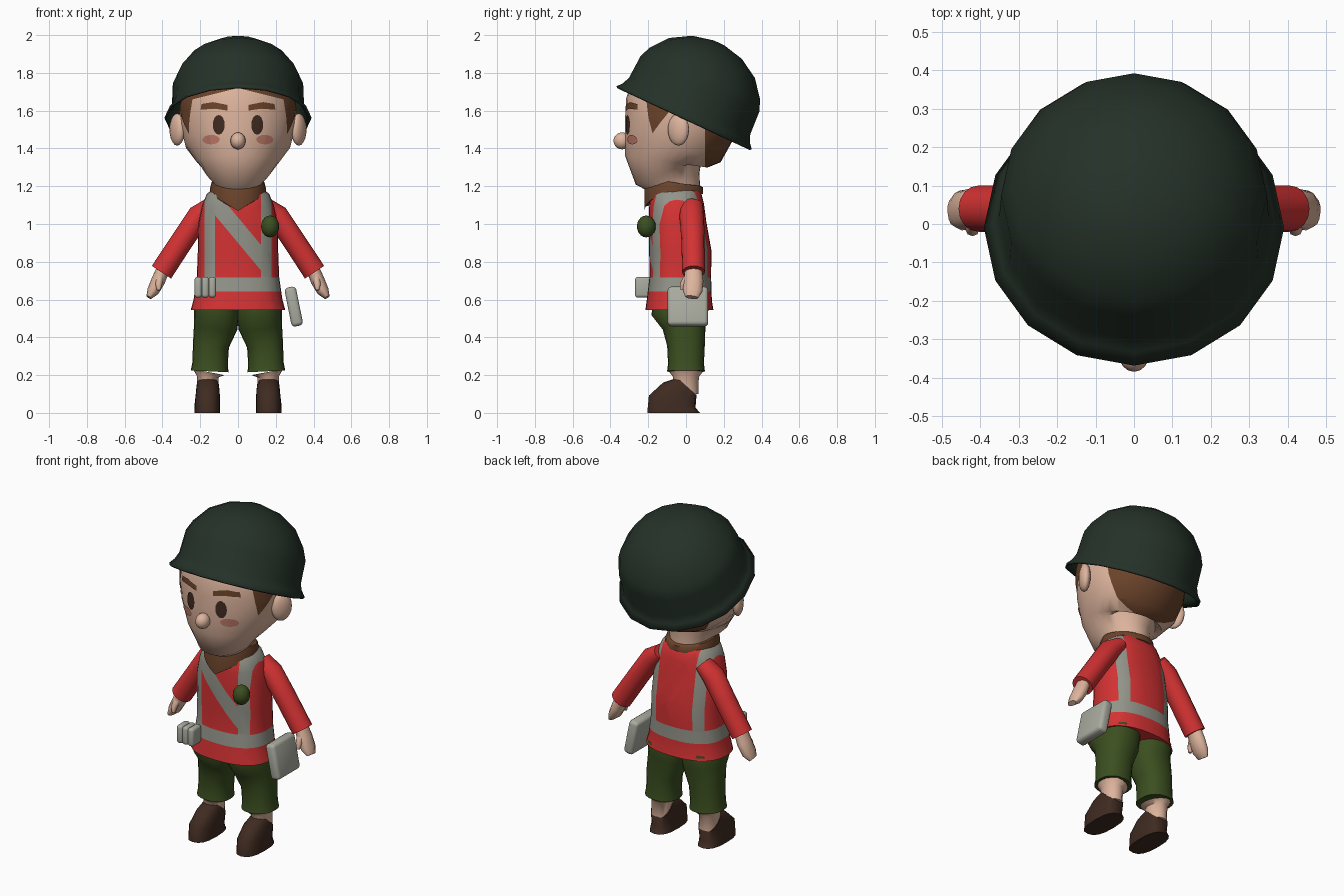
import bpy, bmesh
from math import sin, cos, pi, radians
from mathutils import Vector, Matrix
from mathutils.bvhtree import BVHTree

if "Cube" in bpy.data.objects:
    bpy.data.objects.remove(bpy.data.objects["Cube"], do_unlink=True)


def material(name, r, g, b):
    m = bpy.data.materials.new(name)
    m.use_nodes = True
    m.diffuse_color = (r, g, b, 1)
    m.node_tree.nodes["Principled BSDF"].inputs["Base Color"].default_value = (r, g, b, 1)
    return m


SKIN = material("skin", .73, .46, .34)
BROWN = material("hair brown", .15, .058, .024)
DARK = material("dark leather", .05, .024, .015)
BLUSH = material("blush", .51, .19, .14)
HELMET = material("helmet green", .018, .031, .021)
RED = material("tunic red", .66, .032, .033)
STRAP = material("strap grey", .29, .295, .25)
BAG = material("canvas grey", .40, .41, .35)
GREEN = material("shorts green", .044, .078, .014)


def finish(name, bm, mats, angle=60):
    """Turn a bmesh into a smooth shaded object."""
    me = bpy.data.meshes.new(name)
    bm.to_mesh(me)
    bm.free()
    for m in mats:
        me.materials.append(m)
    ob = bpy.data.objects.new(name, me)
    bpy.context.collection.objects.link(ob)
    bpy.ops.object.select_all(action='DESELECT')
    ob.select_set(True)
    bpy.context.view_layer.objects.active = ob
    bpy.ops.object.shade_smooth_by_angle(angle=radians(angle))
    return ob


def tube(stations, sides=16, power=2.0, cap_start=True, tweak=None):
    """Loft superellipse rings (x, y, z, radius a, radius b) along a path."""
    bm = bmesh.new()
    centres = [Vector(s[:3]) for s in stations]
    rings = []
    for i, s in enumerate(stations):
        t = (centres[min(i + 1, len(centres) - 1)] - centres[max(i - 1, 0)]).normalized()
        u = Vector((0, 1, 0)).cross(t).normalized()
        v = t.cross(u)
        ring = []
        for k in range(sides):
            c, d = cos(2 * pi * k / sides), sin(2 * pi * k / sides)
            c = abs(c) ** (2 / power) * (1 if c > 0 else -1)
            d = abs(d) ** (2 / power) * (1 if d > 0 else -1)
            p = centres[i] + u * c * s[3] + v * d * s[4]
            ring.append(bm.verts.new(tweak(p, i) if tweak else p))
        rings.append(ring)
    for a, b in zip(rings, rings[1:]):
        for k in range(sides):
            n = (k + 1) % sides
            bm.faces.new((a[k], a[n], b[n], b[k]))
    if cap_start:
        bm.faces.new(rings[0])
    bm.faces.new(rings[-1])
    bmesh.ops.recalc_face_normals(bm, faces=bm.faces)
    return bm


def upright(rows, **kw):
    """Tube centred on x = 0 from rows of (z, y centre, rx, ry)."""
    return tube([(0, y, z, a, b) for z, y, a, b in rows], **kw)


def cut(bm, co, no):
    bmesh.ops.bisect_plane(bm, geom=bm.verts[:] + bm.edges[:] + bm.faces[:],
                           plane_co=co, plane_no=no)


def ball(name, loc, scale, mat, turn=0):
    bm = bmesh.new()
    bmesh.ops.create_uvsphere(bm, u_segments=16, v_segments=10, radius=1)
    bm.transform(Matrix.Translation(loc) @ Matrix.Rotation(turn, 4, 'Z') @ Matrix.Diagonal((*scale, 1)))
    return finish(name, bm, [mat])


def soft_box(name, loc, size, mat, bevel, tilt=0):
    bm = bmesh.new()
    bmesh.ops.create_cube(bm, size=1)
    bm.transform(Matrix.Translation(loc) @ Matrix.Rotation(tilt, 4, 'Y') @ Matrix.Diagonal((*size, 1)))
    bmesh.ops.bevel(bm, geom=bm.edges[:], offset=bevel, segments=3, profile=.5, affect='EDGES')
    return finish(name, bm, [mat])


# Head with neck; hair is cut into its surface
bm = upright([(1.15, -.04, .11, .12), (1.22, -.06, .125, .14), (1.28, -.09, .175, .19),
              (1.33, -.105, .22, .22), (1.42, -.07, .28, .27), (1.52, -.035, .305, .295),
              (1.62, -.02, .31, .3), (1.74, 0, .28, .28), (1.84, .04, .2, .2)], sides=32)
cut(bm, (0, .1, 0), (0, 1, 0))
for s in (1, -1):
    cut(bm, (0, 0, 1.72), (s * .25, 0, 1))
for f in bm.faces:
    c = f.calc_center_median()
    f.material_index = int(c.y > .1 or c.z + .25 * abs(c.x) > 1.72)
bm.normal_update()
surface = BVHTree.FromBMesh(bm)
finish("head", bm, [SKIN, BROWN])


def decal(name, outline, side, mat):
    """Thin plate projected on the head; side 0 projects from the front, else from that x side."""
    bm = bmesh.new()
    pts = [Vector((side, a, z)) if side else Vector((a, -1, z)) for a, z in outline]
    bm.faces.new([bm.verts.new(p) for p in pts])
    bmesh.ops.poke(bm, faces=bm.faces[:])
    bmesh.ops.subdivide_edges(bm, edges=bm.edges[:], cuts=3, use_grid_fill=True)
    ray = Vector((-side, 0, 0)) if side else Vector((0, 1, 0))
    for v in bm.verts:
        hit, normal, _, _ = surface.ray_cast(v.co, ray)
        if hit:
            v.co = hit + normal * .005
    bm.normal_update()
    for f in bm.faces:
        if f.normal.dot(ray) > 0:
            f.normal_flip()
    finish(name, bm, [mat])


def oval(x, z, a, b):
    return [(x + a * cos(k * pi / 8), z + b * sin(k * pi / 8)) for k in range(16)]


# Face details and ears
for s, tag in ((1, "left"), (-1, "right")):
    decal(tag + "_eye", oval(s * .1, 1.525, .031, .052), 0, DARK)
    decal(tag + "_cheek", oval(s * .14, 1.447, .045, .025), 0, BLUSH)
    brow = [(.055, 1.6), (.055, 1.63), (.13, 1.645), (.19, 1.635), (.195, 1.605), (.12, 1.61)]
    decal(tag + "_eyebrow", [(s * x, z) for x, z in brow], 0, BROWN)
    decal(tag + "_sideburn", [(-.21, 1.68), (-.195, 1.56), (-.175, 1.48), (-.14, 1.53),
                              (-.075, 1.61), (-.1, 1.66)], s, BROWN)
    ball(tag + "_ear", (s * .322, -.04, 1.5), (.032, .062, .085), SKIN, -s * .5)
ball("nose", (0, -.338, 1.44), (.04, .046, .045), SKIN)

# Helmet: dome with flared brim, tipped back
bm = upright([(0, 0, .39, .395), (.03, 0, .366, .37), (.07, 0, .35, .354), (.2, 0, .345, .347),
              (.26, 0, .318, .322), (.35, 0, .25, .25), (.412, 0, .145, .145), (.438, 0, .03, .03)],
             cap_start=False)
bm.transform(Matrix.Translation((0, -.01, 1.562)) @ Matrix.Rotation(radians(-25), 4, 'X'))
helmet = finish("helmet", bm, [HELMET])
shell = helmet.modifiers.new("thickness", 'SOLIDIFY')
shell.thickness = .012
shell.offset = -1

# Tunic with belt and straps cut into the cloth
bm = upright([(.545, -.035, .25, .18), (.6, -.035, .235, .172), (.72, -.03, .218, .163),
              (.85, -.03, .213, .165), (1.0, -.045, .21, .153), (1.1, -.05, .19, .145),
              (1.16, -.055, .165, .135), (1.2, -.055, .11, .11)], sides=32, power=2.4)
BELT, STRAP_X, SLOPE, BAND = (.642, .718), (.122, .178), 1.2, (.9, 1.035)
for z in BELT:
    cut(bm, (0, 0, z), (0, 0, 1))
for x in STRAP_X:
    for s in (1, -1):
        cut(bm, (s * x, 0, 0), (1, 0, 0))
for z in BAND:
    cut(bm, (0, 0, z), (SLOPE, 0, 1))
for f in bm.faces:
    c = f.calc_center_median()
    belt = BELT[0] < c.z < BELT[1]
    strap = STRAP_X[0] < abs(c.x) < STRAP_X[1] and c.z > BELT[1]
    sash = (BAND[0] < c.z + SLOPE * c.x < BAND[1] and abs(c.x) < STRAP_X[1]
            and c.y < -.05 and c.z > BELT[1])
    f.material_index = int(belt or strap or sash)
finish("tunic", bm, [RED, STRAP])


# Neckerchief, lower at the front with a point
def droop(p, i):
    p.z += .1 * (p.y + .06)
    if i == 0 and p.y < -.15:
        p.z -= max(0, .06 - .6 * abs(p.x))
    return p


finish("neckerchief", upright([(1.145, -.065, .15, .155), (1.19, -.065, .148, .155),
                               (1.22, -.06, .14, .145), (1.21, -.06, .11, .11)],
                              sides=24, tweak=droop), [BROWN])

# Limbs, mirrored
for s, tag in ((1, "left"), (-1, "right")):
    def limb(part, rows, mat, **kw):
        finish(tag + "_" + part, tube([(s * r[0], *r[1:]) for r in rows], **kw), [mat])

    limb("sleeve", [(.14, .03, 1.1, .045, .06), (.205, .03, 1.045, .062, .065),
                    (.29, .037, .92, .06, .062), (.405, .04, .745, .061, .06)], RED)
    limb("hand", [(.395, .04, .765, .035, .045), (.422, .04, .7, .037, .052),
                  (.45, .035, .645, .032, .052), (.472, .03, .612, .015, .035)], SKIN, sides=12)
    limb("thumb", [(.415, .005, .71, .02, .022), (.42, -.015, .68, .018, .018),
                   (.42, -.02, .65, .009, .01)], SKIN, sides=8)
    limb("shorts_leg", [(.15, 0, .22, .1, .1), (.148, 0, .26, .094, .095),
                        (.143, 0, .36, .096, .1), (.118, -.01, .46, .116, .115),
                        (.112, -.03, .54, .12, .155), (.11, -.03, .6, .105, .14)],
         GREEN, sides=20, power=2.3)
    limb("leg", [(.16, 0, .1, .056, .065), (.16, 0, .19, .056, .068),
                 (.155, 0, .216, .085, .088)], SKIN)
    limb("shoe", [(.162, -.065, 0, .068, .14), (.162, -.065, .05, .067, .138),
                  (.16, -.035, .095, .064, .108), (.16, .005, .14, .06, .068)],
         DARK, power=2.6)

# Gear
for i in range(3):
    soft_box(f"ammo_pouch_{i + 1}", (-.21 + i * .037, -.225, .665), (.04, .09, .11), BAG, .016)
soft_box("side_bag", (.295, .01, .563), (.062, .215, .21), BAG, .02, -.2)
ball("round_canister", (.17, -.21, .987), (.048, .05, .058), GREEN)
